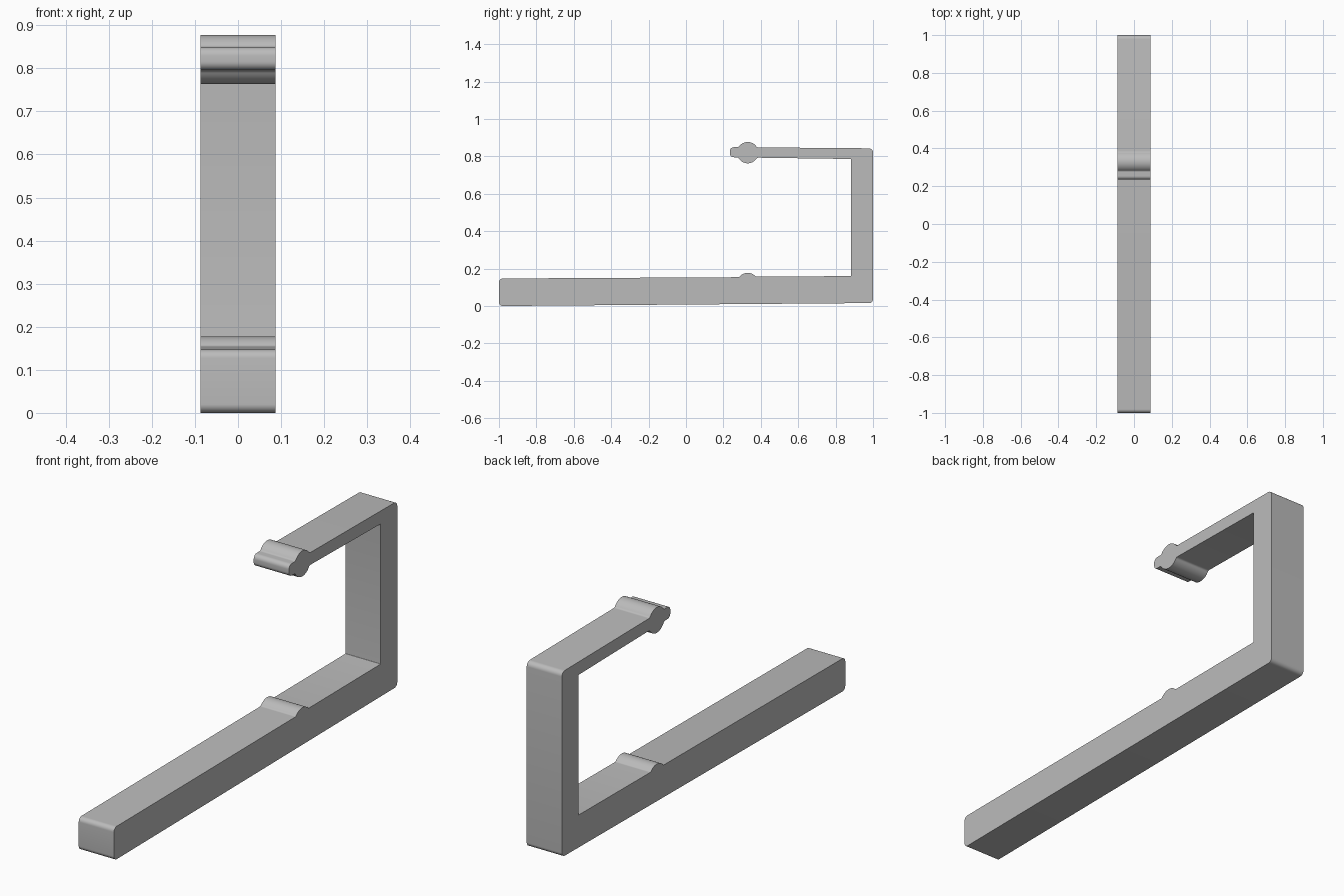
import bpy, bmesh
from math import sqrt, atan2, cos, sin, pi
from mathutils import Vector

cube = bpy.data.objects.get("Cube")
if cube:
    bpy.data.objects.remove(cube, do_unlink=True)

HALF_WIDTH = 0.087
BEAD_Y, BEAD_R, FILLET = 0.33, 0.057, 0.012


def arc(centre, radius, start, end, steps):
    return [centre + radius * Vector((cos(a), sin(a)))
            for a in (start + (end - start) * i / steps for i in range(steps + 1))]


def corner(prev, here, nxt, radius, steps=8):
    """Round one corner of the side profile."""
    p, a, b = Vector(here), Vector(prev), Vector(nxt)
    u, v = (a - p).normalized(), (b - p).normalized()
    half = u.angle(v) / 2
    centre = p + (u + v).normalized() * radius / sin(half)
    s = p + u * radius / (sin(half) / cos(half)) - centre
    e = p + v * radius / (sin(half) / cos(half)) - centre
    start = atan2(s.y, s.x)
    turn = atan2(s.x * e.y - s.y * e.x, s.dot(e))
    return arc(centre, radius, start, start + turn, steps)


def bead(z, rise_back, rise_front, side):
    """Round bead blended into a surface; side 1 is above, -1 is below."""
    c = Vector((BEAD_Y, z))
    ends = []
    for rise, way in ((rise_back, 1), (rise_front, -1)):
        h = rise + FILLET
        dist = sqrt((BEAD_R + FILLET) ** 2 - h * h)
        ends.append((dist * way, h))
    (bx, bh), (fx, fh) = ends
    a_back, a_front = atan2(bh, bx), atan2(fh, fx)
    pts = arc(c + Vector((bx, bh)), FILLET, -pi / 2, a_back - pi, 5)
    pts += arc(c, BEAD_R, a_back, a_front, 20)
    pts += arc(c + Vector((fx, fh)), FILLET, a_front - pi, -pi / 2, 5)
    return [Vector((p.x, z + side * (p.y - z))) for p in pts]


# Side profile: corners as (y, z), radius; beads are inserted between them
outline = [
    ((-1, 0), 0.02), ((1, 0.016), 0.02), ((1, 0.843), 0.022),
    "top_bead", ((0.235, 0.849), 0.02), ((0.235, 0.796), 0.02),
    "under_bead", ((0.883, 0.786), 0.003), ((0.883, 0.16), 0.003),
    "lower_bead", ((-1, 0.147), 0.02),
]
beads = {
    "top_bead": bead(0.82, 0.028, 0.029, 1),
    "under_bead": bead(0.82, 0.027, 0.025, -1)[::-1],
    "lower_bead": bead(0.12, 0.037, 0.034, 1),
}
profile = []
for i, item in enumerate(outline):
    if isinstance(item, str):
        profile += beads[item]
        continue
    before, after = outline[i - 1], outline[(i + 1) % len(outline)]
    a = beads[before][-1] if isinstance(before, str) else before[0]
    b = beads[after][0] if isinstance(after, str) else after[0]
    profile += corner(a, item[0], b, item[1])

# Extrude the profile across the width
bm = bmesh.new()
face = bm.faces.new([bm.verts.new((-HALF_WIDTH, p.x, p.y)) for p in profile])
new = bmesh.ops.extrude_face_region(bm, geom=[face])["geom"]
bmesh.ops.translate(bm, vec=(2 * HALF_WIDTH, 0, 0),
                    verts=[g for g in new if isinstance(g, bmesh.types.BMVert)])
bmesh.ops.recalc_face_normals(bm, faces=bm.faces)
mesh = bpy.data.meshes.new("clip_bracket")
bm.to_mesh(mesh)
bm.free()

# Plain grey material
grey = bpy.data.materials.new("plain grey")
grey.use_nodes = True
grey.diffuse_color = (0.5, 0.5, 0.5, 1)
grey.node_tree.nodes["Principled BSDF"].inputs["Base Color"].default_value = (0.5, 0.5, 0.5, 1)
mesh.materials.append(grey)

bracket = bpy.data.objects.new("clip_bracket", mesh)
bpy.context.collection.objects.link(bracket)
bpy.context.view_layer.objects.active = bracket
bracket.select_set(True)
bpy.ops.object.shade_smooth_by_angle(angle=pi / 6)
